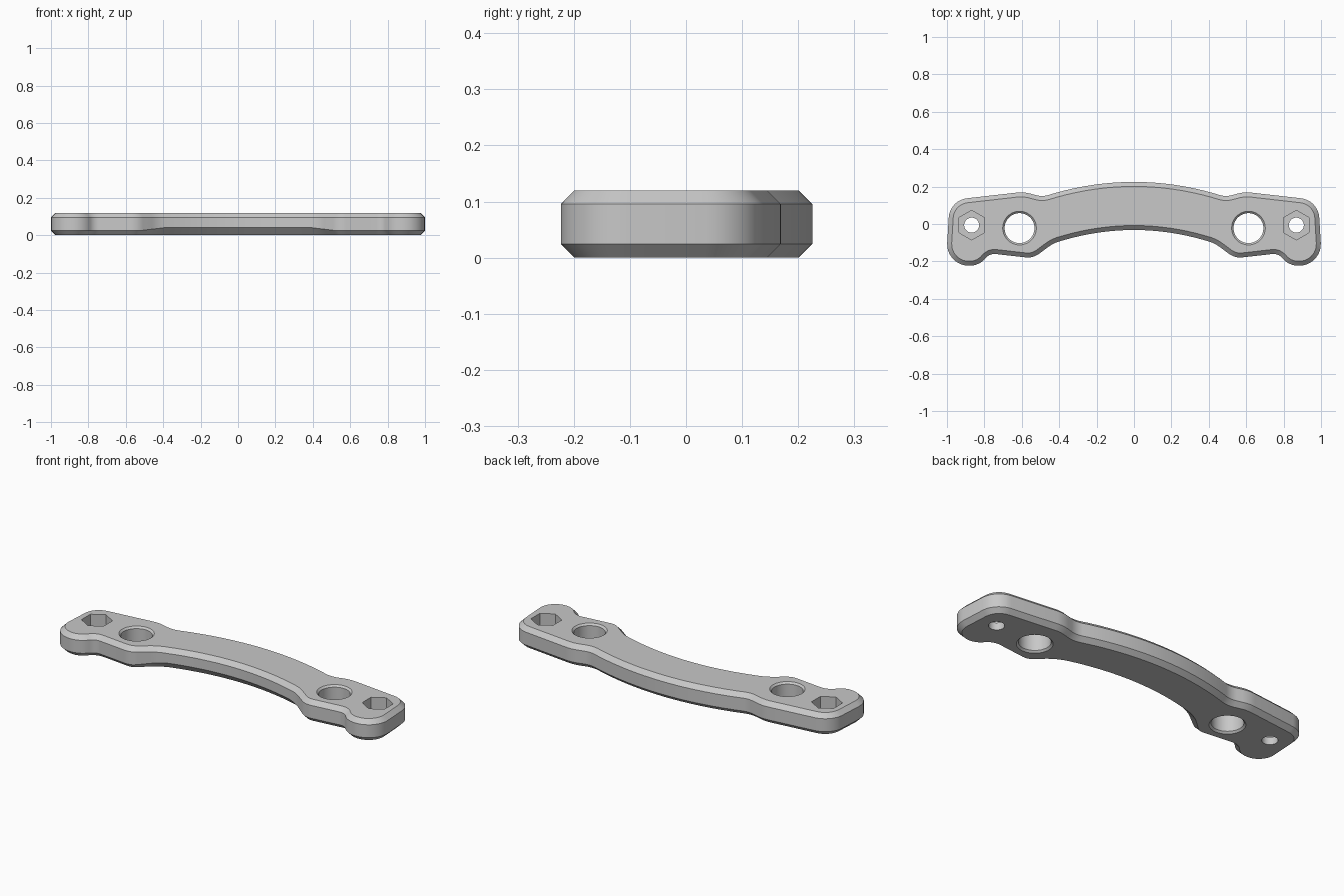
import bpy, bmesh, math
from mathutils import Vector

cube = bpy.data.objects.get("Cube")
if cube:
    bpy.data.objects.remove(cube, do_unlink=True)

HEIGHT, CHAMFER = 0.12, 0.024
GREY = (0.58, 0.58, 0.58, 1)

grey = bpy.data.materials.new("satin grey")
grey.use_nodes = True
grey.diffuse_color = GREY
grey.node_tree.nodes["Principled BSDF"].inputs["Base Color"].default_value = GREY


def arc_points(end_x, y, radius, count=8):
    """Shallow arc from the middle of the bar outwards."""
    xs = [end_x * i / count for i in range(count + 1)]
    return [(x, y - x * x / (2 * radius), 0) for x in xs]


def fillet(corners, steps=9):
    """Round each (x, y, radius) corner of a closed polygon."""
    out = []
    for i, (x, y, r) in enumerate(corners):
        p = Vector((x, y))
        if r == 0:
            out.append(p)
            continue
        a = (Vector(corners[i - 1][:2]) - p).normalized()
        b = (Vector(corners[(i + 1) % len(corners)][:2]) - p).normalized()
        half = a.angle(b) / 2
        centre = p + (a + b).normalized() * r / math.sin(half)
        start = p + a * r / math.tan(half) - centre
        end = p + b * r / math.tan(half) - centre
        sweep = start.angle(end)
        for k in range(steps + 1):
            t = k / steps
            out.append(centre + (start * math.sin((1 - t) * sweep)
                                 + end * math.sin(t * sweep)) / math.sin(sweep))
    return out


def inset(points, amounts):
    """Move a clockwise outline inwards along its corner bisectors."""
    out = []
    for i, p in enumerate(points):
        d1 = (p - points[i - 1]).normalized()
        d2 = (points[(i + 1) % len(points)] - p).normalized()
        n1, n2 = Vector((d1.y, -d1.x)), Vector((d2.y, -d2.x))
        out.append(p + (n1 + n2) * amounts[i] / (1 + n1.dot(n2)))
    return out


def solid(name, rings):
    """Skin a stack of equal-length rings and cap both ends."""
    bm = bmesh.new()
    loops = [[bm.verts.new(v) for v in ring] for ring in rings]
    n = len(loops[0])
    for low, high in zip(loops, loops[1:]):
        for i in range(n):
            j = (i + 1) % n
            bm.faces.new((low[i], low[j], high[j], high[i]))
    bm.faces.new(loops[0])
    bm.faces.new(loops[-1])
    bmesh.ops.recalc_face_normals(bm, faces=bm.faces)
    mesh = bpy.data.meshes.new(name)
    bm.to_mesh(mesh)
    bm.free()
    mesh.materials.append(grey)
    obj = bpy.data.objects.new(name, mesh)
    bpy.context.collection.objects.link(obj)
    return obj


def lathe(name, x, y, profile, sides):
    """Upright round or polygonal cutter from (radius, z) steps."""
    turns = [math.tau * (i + 0.5) / sides for i in range(sides)]
    return solid(name, [[(x + r * math.cos(t), y + r * math.sin(t), z) for t in turns]
                        for r, z in profile])


# Outline of one half, from back middle round the end to front middle
half = arc_points(0.42, 0.225, 1.5)
half += [(0.49, 0.145, 0.12), (0.59, 0.172, 0.2), (0.985, 0.127, 0.11),
         (1.006, -0.223, 0.115), (0.83, -0.223, 0.11), (0.77, -0.157, 0.06),
         (0.54, -0.183, 0.1), (0.43, -0.102, 0.2)]
half += arc_points(0.38, -0.032, 1.3)[::-1]
mirrored = [(-x, y, r) for x, y, r in reversed(half) if x > 0]
outline = fillet(half + mirrored)

# Bar body: the lower front chamfer is wider along the middle
lower = []
for p in outline:
    blend = min(max((0.53 - abs(p.x)) / 0.15, 0), 1) if p.y < 0 else 0
    lower.append(CHAMFER + 0.018 * blend)
upper = [CHAMFER] * len(outline)
bar = solid("curved_bar", [
    [(p.x, p.y, 0) for p in inset(outline, lower)],
    [(p.x, p.y, c) for p, c in zip(outline, lower)],
    [(p.x, p.y, HEIGHT - CHAMFER) for p in outline],
    [(p.x, p.y, HEIGHT) for p in inset(outline, upper)],
])

# Chamfered bolt holes, screw holes and hexagonal nut pockets
cutters = []
for side in (-1, 1):
    cutters += [
        lathe("bolt_hole_cutter", side * 0.612, -0.022,
              [(0.1, -0.01), (0.08, 0.01), (0.08, HEIGHT - 0.01), (0.1, HEIGHT + 0.01)], 48),
        lathe("screw_hole_cutter", side * 0.868, -0.006, [(0.04, -0.01), (0.04, HEIGHT)], 32),
        lathe("nut_pocket_cutter", side * 0.868, -0.006, [(0.079, 0.04), (0.079, HEIGHT + 0.01)], 6),
    ]
for cutter in cutters:
    cutter.hide_render = True
    cut = bar.modifiers.new(cutter.name, "BOOLEAN")
    cut.operation, cut.solver, cut.object = "DIFFERENCE", "EXACT", cutter

# Bake the cuts, then remove the cutters
bpy.context.view_layer.update()
baked = bpy.data.meshes.new_from_object(bar.evaluated_get(bpy.context.evaluated_depsgraph_get()))
bar.modifiers.clear()
bar.data = baked
for cutter in cutters:
    bpy.data.objects.remove(cutter, do_unlink=True)

# Smooth curved walls, crisp chamfer edges
bpy.ops.object.select_all(action="DESELECT")
bar.select_set(True)
bpy.context.view_layer.objects.active = bar
bpy.ops.object.shade_smooth_by_angle(angle=math.radians(30))
